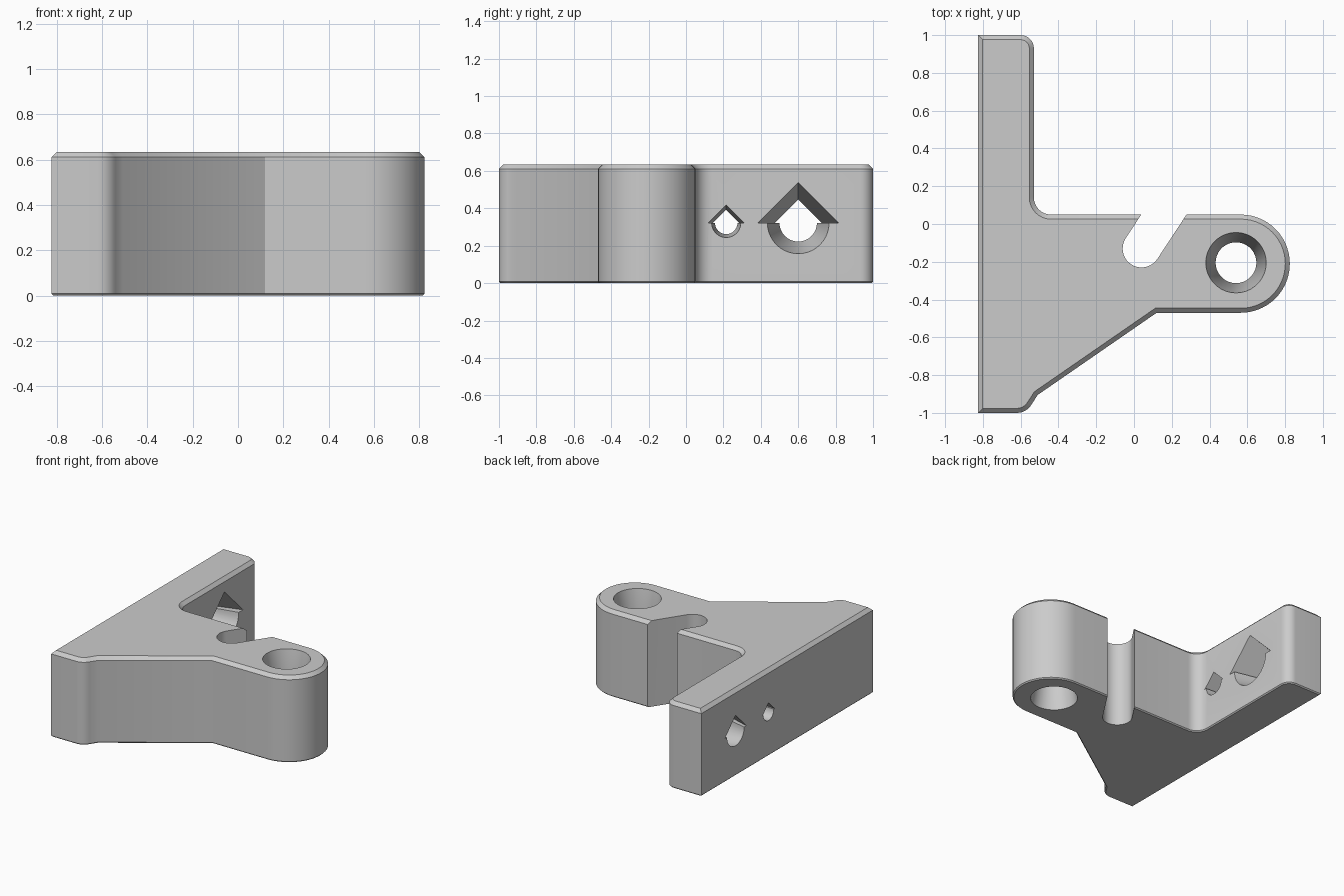
import bpy, bmesh
from math import cos, sin, pi, radians

HEIGHT = 0.635
BAR_LEFT, BAR_RIGHT = -0.825, -0.53

cube = bpy.data.objects.get("Cube")
if cube:
    bpy.data.objects.remove(cube, do_unlink=True)

grey = bpy.data.materials.new("plain grey")
grey.use_nodes = True
colour = (0.6, 0.6, 0.6, 1)
grey.diffuse_color = colour
grey.node_tree.nodes["Principled BSDF"].inputs["Base Color"].default_value = colour


def arc(cx, cy, r, start, end, steps):
    angles = [radians(start + (end - start) * i / steps) for i in range(steps + 1)]
    return [(cx + r * cos(a), cy + r * sin(a)) for a in angles]


def loft(name, rings):
    """Closed solid through rings that have equal point counts."""
    bm = bmesh.new()
    loops = [[bm.verts.new(p) for p in ring] for ring in rings]
    n = len(loops[0])
    for a, b in zip(loops, loops[1:]):
        for i in range(n):
            j = (i + 1) % n
            bm.faces.new((a[i], a[j], b[j], b[i]))
    bm.faces.new(loops[0][::-1])
    bm.faces.new(loops[-1])
    bmesh.ops.recalc_face_normals(bm, faces=bm.faces)
    mesh = bpy.data.meshes.new(name)
    bm.to_mesh(mesh)
    bm.free()
    mesh.materials.append(grey)
    obj = bpy.data.objects.new(name, mesh)
    bpy.context.collection.objects.link(obj)
    return obj


def bevel_rim(obj, z, width):
    bm = bmesh.new()
    bm.from_mesh(obj.data)
    rim = [e for e in bm.edges if all(abs(v.co.z - z) < 1e-4 for v in e.verts)]
    bmesh.ops.bevel(bm, geom=rim, offset=width, segments=1, affect='EDGES')
    bm.to_mesh(obj.data)
    bm.free()


def cut(target, cutter):
    mod = target.modifiers.new(cutter.name, 'BOOLEAN')
    mod.operation = 'DIFFERENCE'
    mod.solver = 'EXACT'
    mod.object = cutter
    bpy.context.view_layer.objects.active = target
    bpy.ops.object.modifier_apply(modifier=mod.name)
    bpy.data.objects.remove(cutter, do_unlink=True)


def upright(points, z):
    return [(x, y, z) for x, y in points]


# Bracket outline: long bar, tapering web and rounded lug
outline = [(BAR_LEFT, -1)]
outline += arc(-0.62, -0.91, 0.09, -90, -30, 6)
outline += [(-0.51, -0.905), (0.12, -0.47)]
outline += arc(0.565, -0.21, 0.26, -90, 90, 28)
outline += arc(-0.44, 0.14, 0.09, 270, 180, 8)
outline += arc(-0.6, 0.93, 0.07, 0, 90, 8)
outline += [(BAR_LEFT, 1)]
bracket = loft("bracket", [upright(outline, 0), upright(outline, HEIGHT)])
bevel_rim(bracket, HEIGHT, 0.024)
bevel_rim(bracket, 0, 0.008)

# Slanted round-bottomed slot
slant = 56.7
slot = arc(0.04, -0.13, 0.1, slant + 90, slant + 270, 20)
dx, dy = 0.5 * cos(radians(slant)), 0.5 * sin(radians(slant))
slot += [(slot[-1][0] + dx, slot[-1][1] + dy), (slot[0][0] + dx, slot[0][1] + dy)]
cut(bracket, loft("slot_cutter", [upright(slot, -0.1), upright(slot, HEIGHT + 0.1)]))

# Lug bore, flared at both ends
bore = [(-0.05, 0.168), (0, 0.16), (HEIGHT / 2, 0.108), (HEIGHT, 0.16), (HEIGHT + 0.05, 0.168)]
cut(bracket, loft("bore_cutter", [upright(arc(0.54, -0.205, r, 0, 350, 35), z) for z, r in bore]))


# Tapered pointed holes through the bar
def pointed_ring(x, y, z, radius, peak):
    lower = arc(y, z, radius, 180, 360, 20)
    points = [(y - peak, z)] + lower + [(y + peak, z), (y, z + peak)]
    return [(x, a, b) for a, b in points]


for name, y, small, large in (("large_hole", 0.6, (0.1, 0.125), (0.165, 0.215)),
                              ("small_hole", 0.215, (0.06, 0.07), (0.078, 0.095))):
    rings = [pointed_ring(BAR_LEFT - 0.05, y, 0.322, *small),
             pointed_ring(BAR_LEFT, y, 0.322, *small),
             pointed_ring(BAR_RIGHT, y, 0.322, *large),
             pointed_ring(BAR_RIGHT + 0.06, y, 0.322, *large)]
    cut(bracket, loft(name + "_cutter", rings))

bpy.ops.object.select_all(action='DESELECT')
bracket.select_set(True)
bpy.context.view_layer.objects.active = bracket
bpy.ops.object.shade_smooth_by_angle(angle=radians(25))
